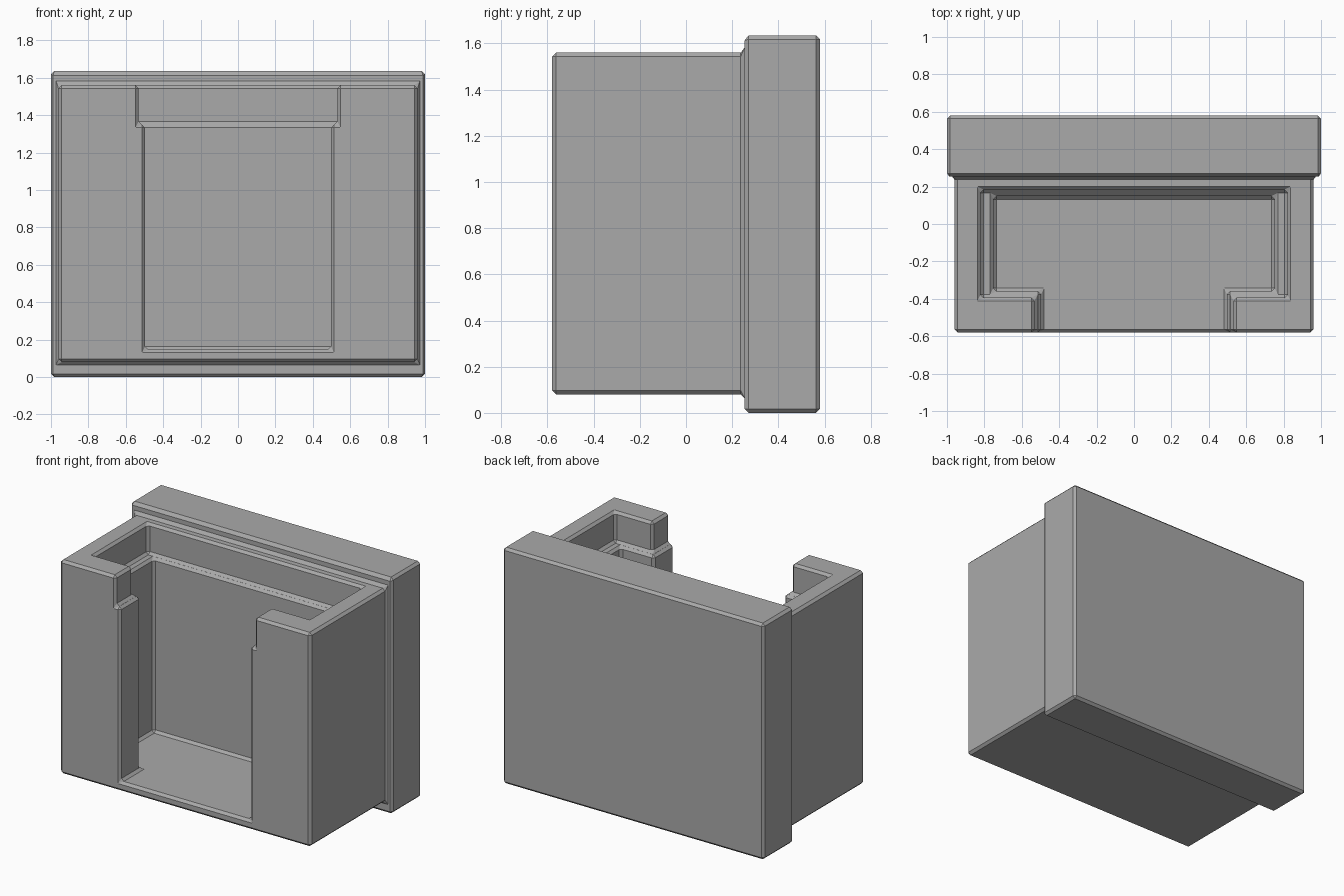
import bpy
import bmesh

cube = bpy.data.objects.get("Cube")
if cube:
    bpy.data.objects.remove(cube, do_unlink=True)

grey = bpy.data.materials.new("plain grey")
grey.use_nodes = True
colour = (0.4, 0.4, 0.4, 1)
grey.diffuse_color = colour
grey.node_tree.nodes["Principled BSDF"].inputs["Base Color"].default_value = colour


def prism(name, half_outline, z0, z1):
    """Extrude an outline, mirrored across x = 0, from z0 up to z1."""
    outline = half_outline + [(-x, y) for x, y in reversed(half_outline)]
    bm = bmesh.new()
    base = bm.faces.new([bm.verts.new((x, y, z0)) for x, y in outline])
    top = bmesh.ops.extrude_face_region(bm, geom=[base])["geom"]
    for v in top:
        if isinstance(v, bmesh.types.BMVert):
            v.co.z = z1
    bmesh.ops.recalc_face_normals(bm, faces=bm.faces)
    mesh = bpy.data.meshes.new(name)
    bm.to_mesh(mesh)
    bm.free()
    mesh.materials.append(grey)
    obj = bpy.data.objects.new(name, mesh)
    bpy.context.collection.objects.link(obj)
    return obj


def t_cutter(name, slot, pocket, front, back, z0, z1):
    """Pocket with a narrower slot running out through the front."""
    return prism(name, [(slot, -0.8), (slot, front), (pocket, front), (pocket, back)], z0, z1)


# Main block and the larger slab behind it
housing = prism("housing", [(0.96, -0.58), (0.96, 0.4)], 0.08, 1.56)
slab = prism("back_slab", [(1, 0.254), (1, 0.58)], 0, 1.635)

# Deep pocket and the wider rebate around its rim
pocket = t_cutter("pocket_cutter", 0.497, 0.752, -0.359, 0.149, 0.147, 1.45)
rebate = t_cutter("rebate_cutter", 0.532, 0.821, -0.394, 0.184, 1.35, 1.8)

for helper, operation in ((slab, "UNION"), (rebate, "DIFFERENCE"), (pocket, "DIFFERENCE")):
    mod = housing.modifiers.new(helper.name, "BOOLEAN")
    mod.operation = operation
    mod.solver = "EXACT"
    mod.object = helper

# Small chamfer on every outer and inner edge
bevel = housing.modifiers.new("chamfer", "BEVEL")
bevel.width = 0.017
bevel.segments = 1
bevel.limit_method = "ANGLE"
bevel.use_clamp_overlap = False

# Bake the modifiers, then drop the helpers
bpy.context.view_layer.update()
evaluated = housing.evaluated_get(bpy.context.evaluated_depsgraph_get())
result = bpy.data.meshes.new_from_object(evaluated)
housing.modifiers.clear()
housing.data = result
for helper in (slab, pocket, rebate):
    bpy.data.objects.remove(helper, do_unlink=True)
